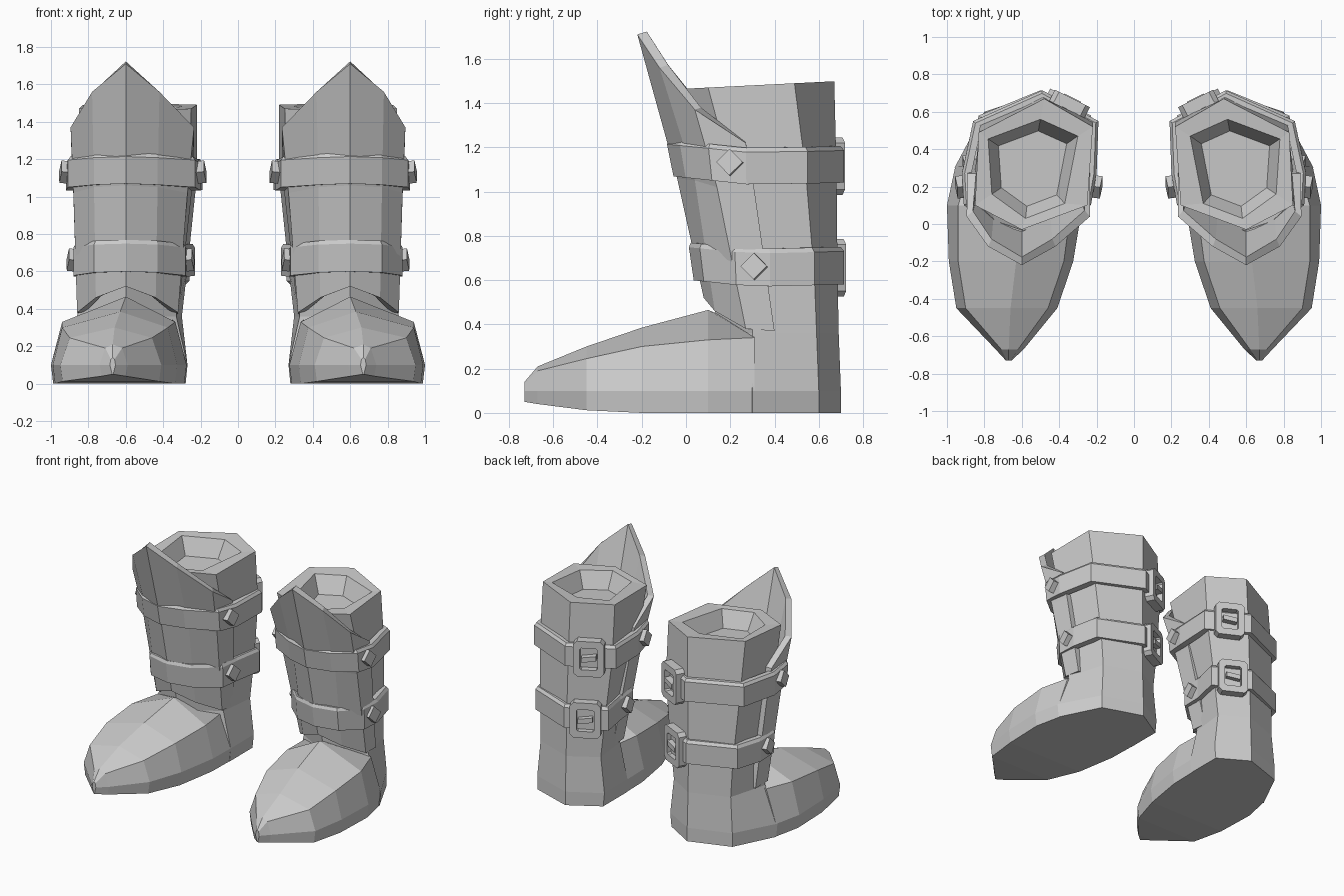
import bpy
from math import cos, sin, pi
from mathutils import Vector, Matrix
import bmesh

cube = bpy.data.objects.get("Cube")
if cube:
    bpy.data.objects.remove(cube, do_unlink=True)

grey = bpy.data.materials.new("plain grey")
grey.use_nodes = True
grey.diffuse_color = (0.6, 0.6, 0.6, 1)
grey.node_tree.nodes["Principled BSDF"].inputs["Base Color"].default_value = (0.6, 0.6, 0.6, 1)


def loft(name, rings, caps=True, loop=False, wrap=True, thick=0):
    """Skin a list of equal-sized point rings; the mirror makes the second boot."""
    bm = bmesh.new()
    rows = [[bm.verts.new(p) for p in ring] for ring in rings]
    n = len(rows[0])
    pairs = list(zip(rows, rows[1:])) + ([(rows[-1], rows[0])] if loop else [])
    for a, b in pairs:
        for i in range(n if wrap else n - 1):
            j = (i + 1) % n
            bm.faces.new((a[i], a[j], b[j], b[i]))
    if caps:
        bm.faces.new(rows[0][::-1])
        bm.faces.new(rows[-1])
    if wrap:
        bmesh.ops.recalc_face_normals(bm, faces=bm.faces)
    mesh = bpy.data.meshes.new(name)
    bm.to_mesh(mesh)
    bm.free()
    mesh.materials.append(grey)
    obj = bpy.data.objects.new(name, mesh)
    bpy.context.collection.objects.link(obj)
    if thick:
        mod = obj.modifiers.new("thickness", "SOLIDIFY")
        mod.thickness = thick
        mod.offset = -1
    mod = obj.modifiers.new("pair", "MIRROR")
    mod.use_mirror_merge = False
    return obj


def level(z, points):
    return [(x, y, z) for x, y in points]


# Shaft: six-sided rings from the heel up, then over the rim into the opening
def rim(z, points):
    return [(x, y, z + 0.05 * y) for x, y in points]


opening = [(0.5, 0.56), (0.78, 0.455), (0.76, 0.16), (0.58, 0.03), (0.37, 0.11), (0.30, 0.47)]
floor = [(0.55 + (x - 0.55) * 0.76, 0.3 + (y - 0.3) * 0.76) for x, y in opening]
loft("shaft", [
    level(0, [(0.5, 0.7), (0.80, 0.6), (0.95, 0.3), (0.62, 0.1), (0.28, 0.3), (0.28, 0.57)]),
    level(0.1, [(0.5, 0.7), (0.80, 0.6), (0.96, 0.3), (0.62, 0.1), (0.27, 0.3), (0.27, 0.57)]),
    level(0.36, [(0.5, 0.69), (0.78, 0.59), (0.86, 0.3), (0.6, 0.15), (0.33, 0.3), (0.30, 0.57)]),
    level(0.62, [(0.5, 0.685), (0.79, 0.58), (0.83, 0.3), (0.6, 0.1), (0.33, 0.28), (0.27, 0.57)]),
    level(1.1, [(0.49, 0.68), (0.82, 0.54), (0.86, 0.2), (0.6, 0.02), (0.26, 0.2), (0.22, 0.55)]),
    rim(1.465, [(0.48, 0.67), (0.83, 0.49), (0.85, 0.1), (0.6, -0.03), (0.25, 0.1), (0.22, 0.52)]),
    rim(1.46, opening),
    rim(1.34, floor),
])

# Foot: sections from toe to ankle
# (y, inner x, outer x, ridge x, sole z, shoulder z, ridge z, shoulder inset)
foot = []
for y, xi, xo, xr, zb, zs, zr, inset in [
    (-0.73, 0.655, 0.685, 0.67, 0.05, 0.13, 0.14, 0.005),
    (-0.67, 0.59, 0.74, 0.67, 0.04, 0.19, 0.21, 0.03),
    (-0.45, 0.41, 0.95, 0.66, 0.012, 0.245, 0.30, 0.05),
    (-0.2, 0.325, 0.99, 0.63, 0, 0.30, 0.385, 0.05),
    (0.1, 0.275, 1.0, 0.6, 0, 0.33, 0.465, 0.06),
    (0.31, 0.27, 0.955, 0.6, 0, 0.34, 0.38, 0.08),
]:
    zm = max(0.1, zb + 0.03)
    foot.append([(xi + 0.012, y, zb), (xi, y, zm), (xi + inset, y, zs), (xr, y, zr),
                 (xo - inset, y, zs), (xo, y, zm), (xo - 0.012, y, zb)])
loft("foot", foot)

# Front flap: thick curved panel rising to a point
low = [(0.85, 0.4, 0.37), (0.86, 0.27, 0.38), (0.76, 0.13, 0.46), (0.6, 0.08, 0.52),
       (0.44, 0.13, 0.46), (0.32, 0.27, 0.38), (0.32, 0.4, 0.37)]
mid = [(0.88, 0.31, 1.0), (0.88, 0.14, 1.02), (0.77, 0.04, 1.05), (0.6, -0.04, 1.06),
       (0.43, 0.04, 1.05), (0.27, 0.14, 1.02), (0.25, 0.31, 1.0)]
top = [(0.89, 0.27, 1.22), (0.895, 0.04, 1.37), (0.78, -0.12, 1.56), (0.6, -0.22, 1.71),
       (0.42, -0.12, 1.56), (0.235, 0.04, 1.37), (0.235, 0.27, 1.22)]
loft("front_flap", [top, mid, low], caps=False, wrap=False, thick=0.045)


# Straps: tilted bands
def strap(name, z, height, points):
    def ring(scale, up):
        out = []
        for x, y in points:
            front = max(0, (0.3 - y) / 0.35)
            back = max(0, (y - 0.3) / 0.4)
            lean = 0.03 * front * (1 - up)
            out.append((0.55 + (x - 0.55) * scale, 0.3 + (y + lean - 0.3) * scale,
                        z + up * height + 0.035 * front + 0.01 * back))
        return out
    loft(name, [ring(1, 0), ring(1, 0.88), ring(0.96, 1), ring(0.86, 1), ring(0.86, 0)],
         caps=False, loop=True)


strap("upper_strap", 1.03, 0.165, [
    (0.6, -0.09), (0.77, -0.03), (0.91, 0.1), (0.92, 0.27), (0.86, 0.55), (0.49, 0.715),
    (0.19, 0.55), (0.2, 0.27), (0.23, 0.1), (0.43, -0.03)])
strap("lower_strap", 0.57, 0.17, [
    (0.6, 0.01), (0.77, 0.06), (0.88, 0.22), (0.88, 0.38), (0.83, 0.58), (0.5, 0.715),
    (0.23, 0.58), (0.27, 0.38), (0.28, 0.22), (0.43, 0.06)])


# Fittings: pieces drawn flat, then set against a face with a given normal
def place(center, normal, rings):
    n = Vector(normal).normalized()
    t = Vector((0, 0, 1)).cross(n).normalized()
    m = Matrix((t, n.cross(t), n)).transposed()
    return [[Vector(center) + m @ Vector(p) for p in ring] for ring in rings]


def diamond(r, d):
    return [(r * cos(i * pi / 2), r * sin(i * pi / 2), d) for i in range(4)]


def chamfered(w, h, c, d):
    quarter = [(w, h - c), (w - c, h)]
    right = quarter + [(-x, y) for x, y in quarter[::-1]]
    return [(x, y, d) for x, y in right + [(-x, -y) for x, y in right]]


def box(w, h, d0, d1):
    return [[(sx * w, sy * h, d) for sx, sy in ((-1, -1), (1, -1), (1, 1), (-1, 1))]
            for d in (d0, d1)]


for tag, spots, buckle in [
    ("upper", [(0.915, 0.2, 1.13), (0.21, 0.2, 1.13)], (0.345, 0.64, 1.115)),
    ("lower", [(0.875, 0.31, 0.66), (0.275, 0.31, 0.66)], (0.37, 0.645, 0.655)),
]:
    for side, spot, direction in zip(("outer", "inner"), spots, ((1, -0.12, 0.1), (-1, -0.12, 0.1))):
        loft(f"{tag}_{side}_stud", place(spot, direction, [diamond(0.06, -0.02), diamond(0.06, 0.035)]))

    facing = (-0.45, 0.89, 0)
    loft(f"{tag}_buckle_frame", place(buckle, facing, [
        chamfered(0.105, 0.13, 0.025, -0.03), chamfered(0.105, 0.13, 0.025, 0.035),
        chamfered(0.06, 0.08, 0.01, 0.035), chamfered(0.06, 0.08, 0.01, -0.03)]),
        caps=False, loop=True)
    pin = [[(x, y + 0.15 * x, d) for x, y, d in ring] for ring in box(0.05, 0.018, -0.02, 0.04)]
    loft(f"{tag}_buckle_pin", place(buckle, facing, pin))
